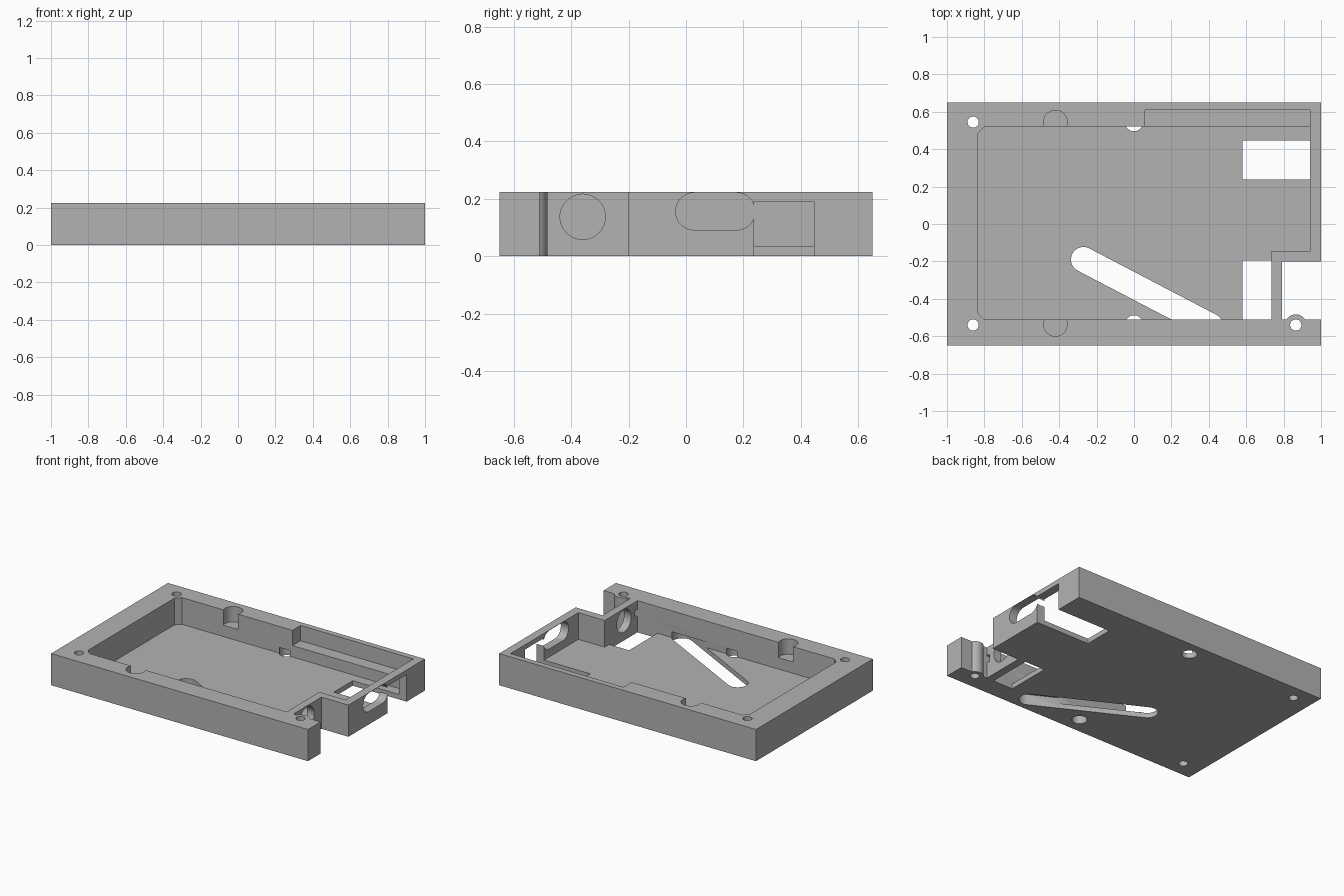
import bpy, bmesh, math
from mathutils import Matrix, Vector

if "Cube" in bpy.data.objects:
    bpy.data.objects.remove(bpy.data.objects["Cube"])

HEIGHT, FLOOR, LEDGE, UNDER = 0.223, 0.035, 0.115, 0.075
BELOW, ABOVE = -0.1, 0.4

grey = bpy.data.materials.new("plain_grey")
grey.use_nodes = True
colour = (0.45, 0.45, 0.45, 1)
grey.diffuse_color = colour
grey.node_tree.nodes["Principled BSDF"].inputs["Base Color"].default_value = colour


def prism(name, outline, low, high, along_x=False):
    """Extrude an outline along z, or a (y, z) outline along x."""
    bm = bmesh.new()
    face = bm.faces.new([bm.verts.new((a, b, low)) for a, b in outline])
    moved = bmesh.ops.extrude_face_region(bm, geom=[face])["geom"]
    bmesh.ops.translate(bm, vec=(0, 0, high - low),
                        verts=[v for v in moved if isinstance(v, bmesh.types.BMVert)])
    if along_x:
        cycle = Matrix(((0, 0, 1), (1, 0, 0), (0, 1, 0)))
        bmesh.ops.transform(bm, matrix=cycle.to_4x4(), verts=bm.verts)
    bmesh.ops.recalc_face_normals(bm, faces=bm.faces)
    mesh = bpy.data.meshes.new(name)
    bm.to_mesh(mesh)
    bm.free()
    mesh.materials.append(grey)
    obj = bpy.data.objects.new(name, mesh)
    bpy.context.collection.objects.link(obj)
    return obj


def rect(x0, x1, y0, y1):
    return [(x0, y0), (x1, y0), (x1, y1), (x0, y1)]


def capsule(start, end, radius, steps=24):
    """Outline of a slot with round ends."""
    a, b = Vector(start), Vector(end)
    turn = math.atan2(b.y - a.y, b.x - a.x)
    points = []
    for centre, first in ((b, turn - math.pi / 2), (a, turn + math.pi / 2)):
        for i in range(steps + 1):
            t = first + math.pi * i / steps
            points.append((centre.x + radius * math.cos(t), centre.y + radius * math.sin(t)))
    return points


def circle(x, y, radius, steps=48):
    return [(x + radius * math.cos(math.tau * i / steps),
             y + radius * math.sin(math.tau * i / steps)) for i in range(steps)]


def combine(target, tool, operation="DIFFERENCE"):
    mod = target.modifiers.new(tool.name, "BOOLEAN")
    mod.operation, mod.solver, mod.object = operation, "EXACT", tool
    bpy.context.view_layer.objects.active = target
    bpy.ops.object.modifier_apply(modifier=mod.name)
    bpy.data.objects.remove(tool)


# Outer block with the side bay cut out of its outline
case = prism("tray_case", [(-1, -0.65), (1, -0.65), (1, -0.51), (0.79, -0.51),
                           (0.79, -0.2), (1, -0.2), (1, 0.65), (-1, 0.65)], 0, HEIGHT)
combine(case, prism("screw_boss", circle(0.865, -0.54, 0.057), 0, HEIGHT), "UNION")

# Main cavity with chamfered corners, and the shelf along the back wall
cavity = [(-0.8, 0.52), (-0.835, 0.485), (-0.835, -0.475), (-0.8, -0.51), (0.735, -0.51),
          (0.735, -0.145), (0.94, -0.145), (0.94, 0.52)]
combine(case, prism("cavity", cavity, FLOOR, ABOVE))
combine(case, prism("shelf", rect(0.06, 0.94, 0.5, 0.61), LEDGE, ABOVE))

# Screw holes
for x, y in ((-0.86, 0.545), (-0.86, -0.54), (0.865, -0.54)):
    combine(case, prism("screw_hole", circle(x, y, 0.03), BELOW, ABOVE))

# Round pockets from the top and blind holes from underneath
for y in (0.545, -0.537):
    combine(case, prism("wall_pocket", circle(-0.42, y, 0.063), LEDGE, ABOVE))
    combine(case, prism("under_hole", circle(0, y, 0.049), BELOW, UNDER))

# Slanted slot and floor openings
combine(case, prism("slanted_slot", capsule((-0.27, -0.19), (0.41, -0.545), 0.067), BELOW, UNDER))
combine(case, prism("floor_window", rect(0.58, 0.735, -0.51, -0.195), BELOW, 0.1))

# Openings through the side walls
combine(case, prism("plug_opening", rect(0.58, 1.1, 0.237, 0.447), BELOW, 0.19))
combine(case, prism("side_slot", capsule((0.029, 0.156), (0.176, 0.156), 0.065), 0.9, 1.1, True))
combine(case, prism("bay_hole", circle(-0.36, 0.137, 0.079), 0.7, 0.85, True))
combine(case, prism("cable_notch", rect(-0.51, -0.482, 0.112, 0.163), 0.7, 0.8, True))

# Smooth curved walls, sharp edges
bpy.ops.object.select_all(action="DESELECT")
case.select_set(True)
bpy.context.view_layer.objects.active = case
bpy.ops.object.shade_smooth_by_angle(angle=math.radians(30))
